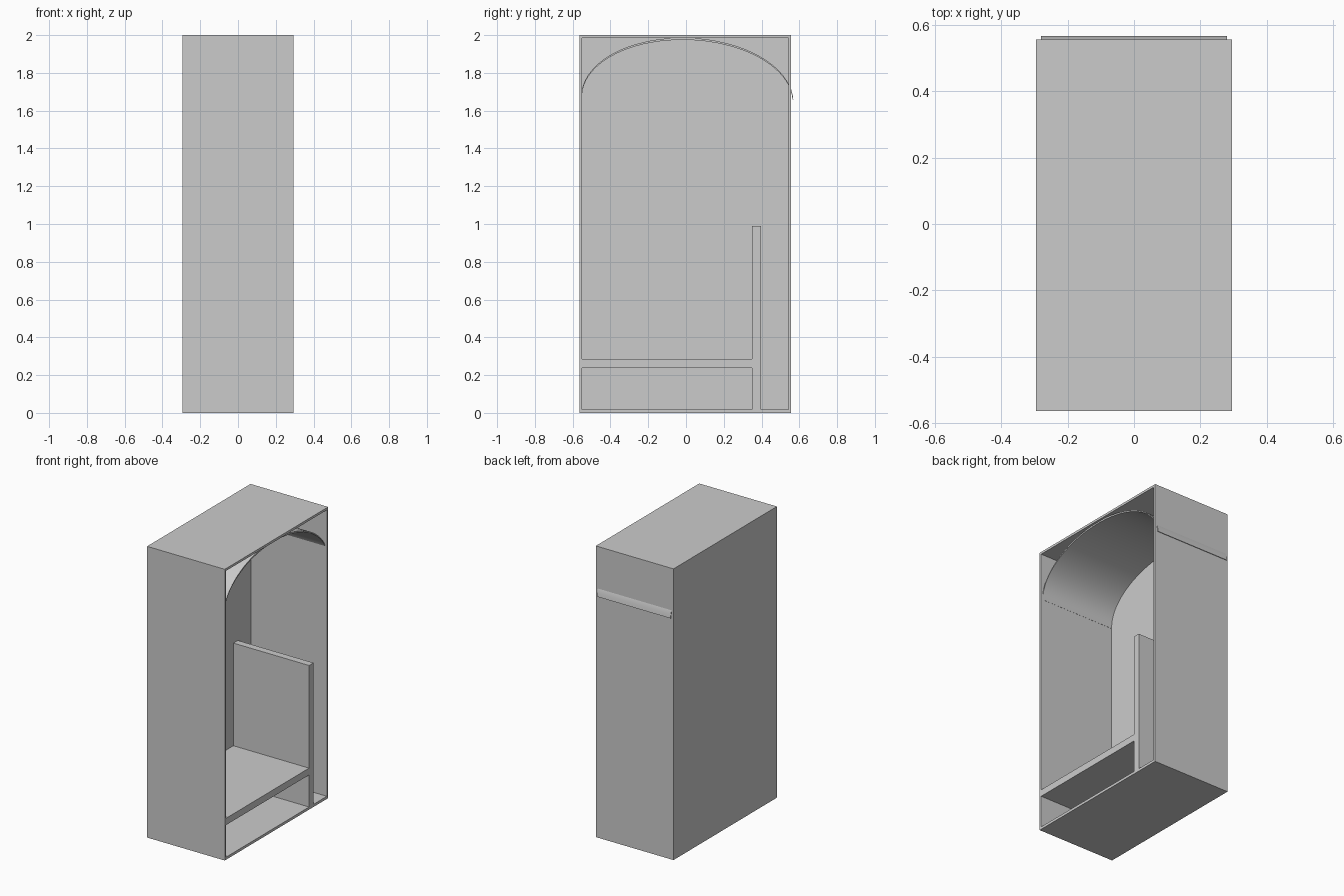
import bpy, bmesh, math

if "Cube" in bpy.data.objects:
    bpy.data.objects.remove(bpy.data.objects["Cube"])

Y0, Y1, H = -0.565, 0.557, 2.0      # outer cabinet limits
IY0, IY1, IZ0, IZ1 = -0.551, 0.543, 0.018, 1.984   # inner limits
XB, XF, XP = -0.295, 0.295, -0.28   # back, open front, back panel face


def prism(name, profile, x0, x1):
    """Extrude a closed (y, z) profile along x."""
    bm = bmesh.new()
    face = bm.faces.new([bm.verts.new((x0, y, z)) for y, z in profile])
    ext = bmesh.ops.extrude_face_region(bm, geom=[face])
    for v in ext["geom"]:
        if isinstance(v, bmesh.types.BMVert):
            v.co.x = x1
    bmesh.ops.recalc_face_normals(bm, faces=bm.faces)
    mesh = bpy.data.meshes.new(name)
    bm.to_mesh(mesh)
    bm.free()
    ob = bpy.data.objects.new(name, mesh)
    bpy.context.collection.objects.link(ob)
    return ob


def box(name, y0, y1, z0, z1, x0=XP, x1=XF):
    return prism(name, [(y0, z0), (y1, z0), (y1, z1), (y0, z1)], x0, x1)


# Cabinet shell, open on the +x side
box("back_panel", Y0, Y1, 0, H, XB, XP)
box("floor_panel", Y0, Y1, 0, IZ0)
box("roof_panel", Y0, Y1, IZ1, H)
box("front_wall", Y0, IY0, IZ0, IZ1)
box("rear_wall", IY1, Y1, IZ0, IZ1)

# Seat with a storage gap below, and upright backrest
box("backrest", 0.35, 0.398, IZ0, 0.99)
box("seat", IY0, 0.35, 0.238, 0.285)


# Thin arched ceiling, leaning slightly, its rear edge poking through the wall
def arc(a, b, n=40):
    pts = []
    for i in range(n + 1):
        t = math.pi * i / n
        s = math.sin(t)
        pts.append((0.007 - a * math.cos(t) - 0.025 * s, 1.66 + b * s))
    return pts


arch = prism("arched_ceiling", arc(0.557, 0.315) + arc(0.561, 0.326)[::-1], -0.28, 0.28)
bpy.context.view_layer.objects.active = arch
arch.select_set(True)
bpy.ops.object.shade_smooth_by_angle(angle=math.radians(30))
